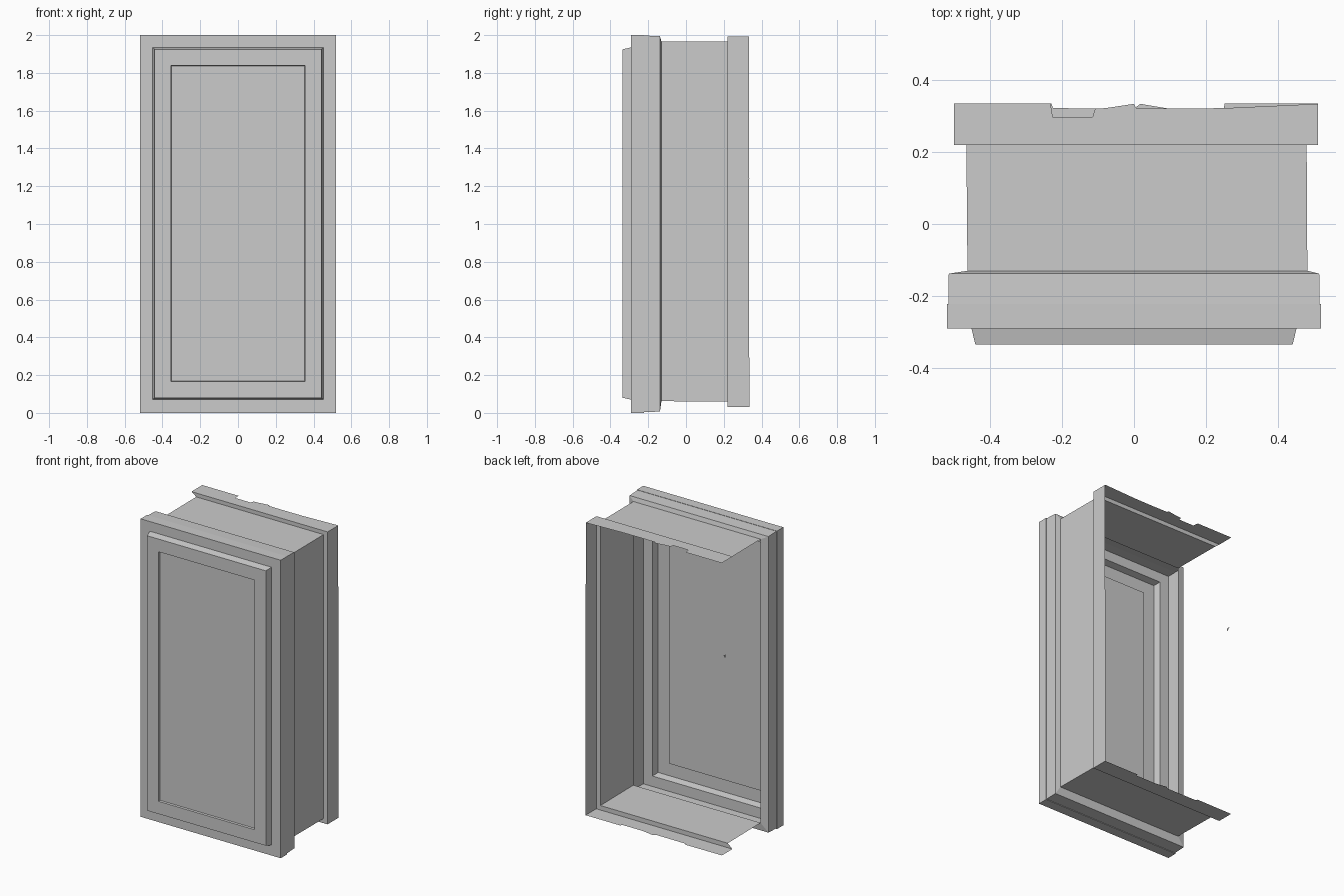
import bpy, bmesh


def finish(name, bm):
    mesh = bpy.data.meshes.new(name)
    bm.to_mesh(mesh)
    bm.free()
    bpy.context.collection.objects.link(bpy.data.objects.new(name, mesh))


def shell(name, rings, cap=False, open_left=False):
    """Bridge rectangular rings (y, x0, x1, z0, z1) into an open shell."""
    bm = bmesh.new()
    loops = [[bm.verts.new((x, y, z)) for x, z in
              ((x0, z0), (x1, z0), (x1, z1), (x0, z1))]
             for y, x0, x1, z0, z1 in rings]
    if cap:
        bm.faces.new(loops[0])
    for a, b in zip(loops, loops[1:]):
        for k in range(3 if open_left else 4):   # side 3 is the -x wall
            n = (k + 1) % 4
            bm.faces.new((a[k], b[k], b[n], a[n]))
    finish(name, bm)


def strip(name, profile, place, front=0.22, flip=False):
    """Flat flange strip: straight front edge, broken back edge."""
    pts = [(profile[0][0], front)] + profile + [(profile[-1][0], front)]
    bm = bmesh.new()
    verts = [bm.verts.new(place(a, y)) for a, y in pts]
    face = bm.faces.new(verts[::-1] if flip else verts)
    bmesh.ops.triangulate(bm, faces=[face])
    finish(name, bm)


# Raised front panel with shallow recess and bevelled edge
shell("front_panel", [
    (-0.323, -0.353, 0.353, 0.168, 1.837),
    (-0.335, -0.356, 0.356, 0.165, 1.840),
    (-0.335, -0.441, 0.441, 0.080, 1.925),
    (-0.290, -0.452, 0.452, 0.070, 1.935)], cap=True)

# Stepped rim around the front
shell("front_rim", [
    (-0.290, -0.452, 0.452, 0.070, 1.935),
    (-0.290, -0.520, 0.520, 0.000, 2.000),
    (-0.222, -0.520, 0.520, 0.000, 2.000),
    (-0.222, -0.516, 0.516, 0.004, 1.998),
    (-0.138, -0.515, 0.515, 0.007, 1.994),
    (-0.130, -0.463, 0.482, 0.062, 1.966)])

# Case walls, open at the back and on the left, stepping out to the flange
shell("case_walls", [
    (-0.130, -0.463, 0.482, 0.062, 1.966),
    (0.222, -0.466, 0.480, 0.060, 1.966),
    (0.222, -0.500, 0.511, 0.030, 1.993)], open_left=True)

# Broken flange around the back opening
top_edge = [(-0.5, 0.335), (-0.232, 0.335), (-0.226, 0.298), (-0.115, 0.298),
            (-0.108, 0.321), (-0.08, 0.322), (0.0, 0.334), (0.006, 0.322),
            (0.1, 0.321), (0.25, 0.322), (0.511, 0.334)]
bottom_edge = [(-0.5, 0.333), (-0.23, 0.335), (-0.225, 0.322), (0.0, 0.321),
               (0.018, 0.334), (0.095, 0.321), (0.25, 0.321), (0.252, 0.335),
               (0.511, 0.335)]
side_edge = [(0.03, 0.335), (0.29, 0.335), (0.297, 0.29), (0.41, 0.29),
             (0.415, 0.315), (0.53, 0.317), (0.545, 0.33), (0.62, 0.318),
             (0.95, 0.321), (1.24, 0.335), (1.25, 0.29), (1.36, 0.29),
             (1.368, 0.315), (1.48, 0.317), (1.495, 0.33), (1.57, 0.318),
             (1.76, 0.318), (1.993, 0.333)]
strip("top_flange", top_edge, lambda a, y: (a, y, 1.993), flip=True)
strip("bottom_flange", bottom_edge, lambda a, y: (a, y, 0.03))
strip("right_flange", side_edge, lambda a, y: (0.511, y, a))

# Small leftover fragment of the missing left flange
strip("left_fragment", [(1.345, 0.3), (1.365, 0.318)],
      lambda a, y: (-0.5, y, a), front=0.295, flip=True)
